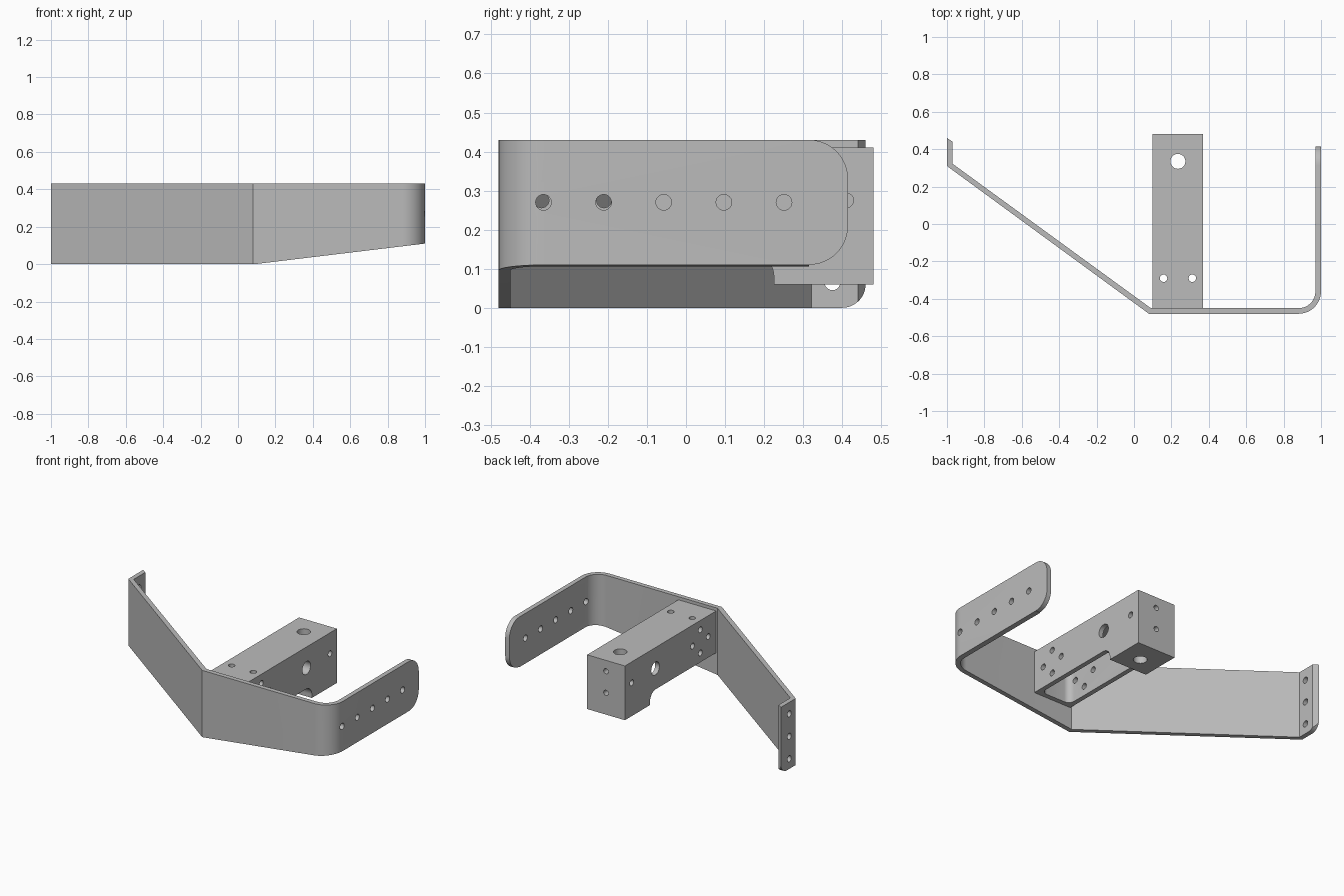
import bpy, bmesh, math
from mathutils import Vector

cube = bpy.data.objects.get("Cube")
if cube:
    bpy.data.objects.remove(cube, do_unlink=True)

steel = bpy.data.materials.new("grey_steel")
steel.use_nodes = True
GREY = (0.5, 0.5, 0.5, 1)
steel.diffuse_color = GREY
steel.node_tree.nodes["Principled BSDF"].inputs["Base Color"].default_value = GREY


def prism(name, points, axis, lo, hi):
    """Extrude a closed 2D outline along x (points are y,z), y (x,z) or z (x,y)."""
    bm = bmesh.new()
    i = "xyz".index(axis)

    def place(p):
        co = list(p)
        co.insert(i, lo)
        return co
    face = bm.faces.new([bm.verts.new(place(p)) for p in points])
    ext = bmesh.ops.extrude_face_region(bm, geom=[face])
    shift = Vector((0, 0, 0))
    shift[i] = hi - lo
    bmesh.ops.translate(bm, verts=[g for g in ext["geom"] if isinstance(g, bmesh.types.BMVert)], vec=shift)
    bmesh.ops.recalc_face_normals(bm, faces=bm.faces)
    mesh = bpy.data.meshes.new(name)
    bm.to_mesh(mesh)
    bm.free()
    mesh.materials.append(steel)
    obj = bpy.data.objects.new(name, mesh)
    bpy.context.collection.objects.link(obj)
    return obj


def arc(cx, cy, r, start, end, steps=12):
    angles = [math.radians(start + (end - start) * k / steps) for k in range(steps + 1)]
    return [(cx + r * math.cos(a), cy + r * math.sin(a)) for a in angles]


def cut(target, cutter):
    cutter.hide_render = True
    mod = target.modifiers.new("cut", 'BOOLEAN')
    mod.operation = 'DIFFERENCE'
    mod.solver = 'EXACT'
    mod.object = cutter
    bpy.context.view_layer.objects.active = target
    bpy.ops.object.modifier_apply(modifier=mod.name)
    bpy.data.objects.remove(cutter, do_unlink=True)


def drill(target, axis, u, v, r, lo, hi):
    cut(target, prism("drill", arc(u, v, r, 0, 345, 23), axis, lo, hi))


def round_corner(target, y, z, r, sz, lo, hi):
    """Round the +y corner at (y, z); sz is +1 for a top corner, -1 for a bottom one."""
    pts = [(y - r + a, z - sz * r + sz * b) for a, b in arc(0, 0, r, 0, 90)]
    pts += [(y - r, z + sz * 0.05), (y + 0.05, z + sz * 0.05), (y + 0.05, z - sz * r)]
    cut(target, prism("corner", pts, "x", lo, hi))


def smooth(obj):
    bpy.ops.object.select_all(action='DESELECT')
    obj.select_set(True)
    bpy.context.view_layer.objects.active = obj
    bpy.ops.object.shade_smooth_by_angle(angle=math.radians(30))


# Bent sheet bracket: end tab, slanted wing, front plate and side arm
outer = [(-1, 0.46), (-1, 0.31), (0.08, -0.48)] + arc(0.88, -0.36, 0.12, -90, 0) + [(1, 0.415)]
inner = [(0.97, 0.415)] + arc(0.88, -0.36, 0.09, 0, -90) + [(0.09, -0.45), (-0.97, 0.322), (-0.97, 0.44)]
bracket = prism("bent_bracket", outer + inner, "z", 0, 0.43)

# Rising lower edge of the front plate and side arm
cut(bracket, prism("wedge", [(0.09, 0), (1.2, 0.134), (1.2, -0.1), (0.09, -0.1)], "y", -0.7, 0.7))

# Rounded ends of the side arm and the tab
round_corner(bracket, 0.415, 0.43, 0.1, 1, 0.9, 1.1)
round_corner(bracket, 0.415, 0.11, 0.1, -1, 0.9, 1.1)
round_corner(bracket, 0.46, 0, 0.06, -1, -1.1, -0.9)

# Bolt holes in the arm and tab
for k in range(5):
    drill(bracket, "x", -0.365 + 0.154 * k, 0.27, 0.02, 0.9, 1.1)
for z in (0.065, 0.21, 0.355):
    drill(bracket, "x", 0.375, z, 0.02, -1.1, -0.9)
smooth(bracket)

# Mounting block with a deeper rear end
side = [(-0.45, 0.14)] + arc(0.165, 0.08, 0.06, 90, 0) + [(0.225, 0.06), (0.48, 0.06), (0.48, 0.41), (-0.45, 0.41)]
block = prism("mounting_block", side, "x", 0.1, 0.37)

# Milled pocket open at the underside
r = 0.04
pocket = (arc(0.34 - r, 0.2 - r, r, 0, 90, 8) + arc(0.13 + r, 0.2 - r, r, 90, 180, 8)
          + arc(0.13 + r, -0.42 + r, r, 180, 270, 8) + arc(0.34 - r, -0.42 + r, r, 270, 360, 8))
cut(block, prism("pocket", pocket, "z", 0, 0.38))

# Holes through the sides: ring of four, large bore, rear pin hole
for dy, dz in ((0.08, 0), (-0.08, 0), (0, 0.075), (0, -0.075)):
    drill(block, "x", -0.29 + dy, 0.275 + dz, 0.019, 0, 0.5)
drill(block, "x", 0.17, 0.275, 0.042, 0, 0.5)
drill(block, "x", 0.41, 0.275, 0.019, 0, 0.5)

# Holes through the top and the rear end
for dx in (-0.077, 0.077):
    drill(block, "z", 0.235 + dx, -0.29, 0.02, 0, 0.5)
drill(block, "z", 0.235, 0.335, 0.04, 0, 0.5)
for dz in (-0.07, 0.07):
    drill(block, "y", 0.235, 0.27 + dz, 0.017, 0.4, 0.6)
smooth(block)
